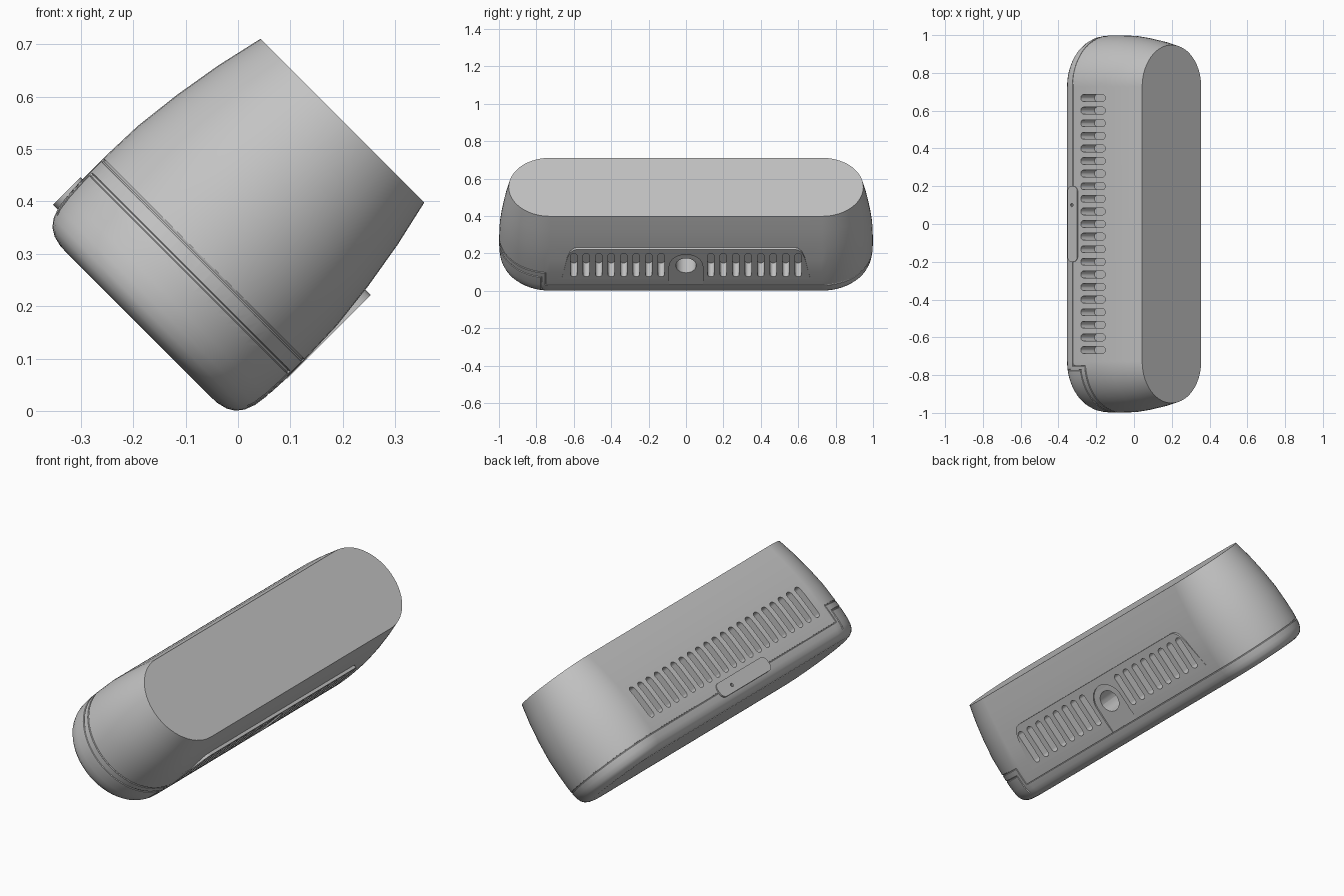
import bpy, bmesh, math
from mathutils import Matrix, Vector

if "Cube" in bpy.data.objects:
    bpy.data.objects.remove(bpy.data.objects["Cube"])

grey = bpy.data.materials.new("plain grey")
grey.use_nodes = True
grey.diffuse_color = (0.55, 0.55, 0.55, 1)
grey.node_tree.nodes["Principled BSDF"].inputs["Base Color"].default_value = (0.55, 0.55, 0.55, 1)

CORE = 0.727    # half length of the straight sides
SEG = 28        # segments per rounded end
PITCH = 0.0667  # vent slot spacing
# Half width against height above the base
PROFILE = [(0.19, -0.018), (0.212, -0.017), (0.232, -0.012), (0.247, -0.003),
           (0.258, 0.011), (0.266, 0.032), (0.270, 0.06), (0.272, 0.10),
           (0.272, 0.16), (0.269, 0.25), (0.258, 0.345), (0.242, 0.44), (0.221, 0.533)]


def half_width(w):
    for (a, wa), (b, wb) in zip(PROFILE, PROFILE[1:]):
        if w <= wb:
            return a + (b - a) * (w - wa) / (wb - wa)


def rim(angle, r, w):
    """Point on the rounded-end outline at an angle in degrees."""
    a = math.radians(angle)
    end = CORE if angle <= 180 else -CORE
    return Vector((r * math.cos(a), end + r * math.sin(a), w))


def arc(start, stop, w, n=SEG):
    return [rim(start + (stop - start) * i / n, half_width(w), w) for i in range(n + 1)]


def finish(bm, name):
    bmesh.ops.recalc_face_normals(bm, faces=bm.faces)
    mesh = bpy.data.meshes.new(name)
    bm.to_mesh(mesh)
    bm.free()
    mesh.materials.append(grey)
    ob = bpy.data.objects.new(name, mesh)
    bpy.context.collection.objects.link(ob)
    return ob


def prism(bm, outline, x0, x1):
    """Extrude a (y, w) outline from x0 to x1."""
    a = [bm.verts.new((x0, y, w)) for y, w in outline]
    b = [bm.verts.new((x1, y, w)) for y, w in outline]
    bm.faces.new(a)
    bm.faces.new(b[::-1])
    for i in range(len(a)):
        j = (i + 1) % len(a)
        bm.faces.new((a[j], a[i], b[i], b[j]))


def rounded(cy, cw, hy, hw, r, n=6):
    """Rounded rectangle outline."""
    pts = []
    for q, (sy, sw) in enumerate([(1, 1), (-1, 1), (-1, -1), (1, -1)]):
        for i in range(n + 1):
            a = math.pi / 2 * (q + i / n)
            pts.append((cy + sy * (hy - r) + r * math.cos(a), cw + sw * (hw - r) + r * math.sin(a)))
    return pts


def activate(ob):
    bpy.ops.object.select_all(action='DESELECT')
    ob.select_set(True)
    bpy.context.view_layer.objects.active = ob


def cut(ob, cutter):
    activate(ob)
    m = ob.modifiers.new("cut", 'BOOLEAN')
    m.operation, m.solver, m.object = 'DIFFERENCE', 'EXACT', cutter
    bpy.ops.object.modifier_apply(modifier=m.name)


def seam(points, closed):
    """Thin tube used to carve a parting line."""
    cu = bpy.data.curves.new("seam_cutter", 'CURVE')
    cu.dimensions = '3D'
    cu.bevel_depth, cu.bevel_resolution, cu.use_fill_caps = 0.0045, 1, True
    sp = cu.splines.new('POLY')
    sp.points.add(len(points) - 1)
    for p, co in zip(sp.points, points):
        p.co = (*co, 1)
    sp.use_cyclic_u = closed
    ob = bpy.data.objects.new("seam_cutter", cu)
    bpy.context.collection.objects.link(ob)
    activate(ob)
    bpy.ops.object.convert(target='MESH')
    return bpy.context.object


# Body: lofted outline with a flat top face
bm = bmesh.new()
rings = []
for r, w in PROFILE:
    pts = [rim(180 * i / SEG, r, w) for i in range(SEG + 1)]
    pts += [Vector((-p.x, -p.y, w)) for p in pts]
    rings.append([bm.verts.new(p) for p in pts])
for a, b in zip(rings, rings[1:]):
    for i in range(len(a)):
        j = (i + 1) % len(a)
        bm.faces.new((a[i], a[j], b[j], b[i]))
bm.faces.new(rings[0][::-1])
bm.faces.new(rings[-1])
body = finish(bm, "body")

# Raised vent panel on the lower side
bm = bmesh.new()
side = [(0.665, 0.11), (0.635, 0.27), (0.62, 0.31), (0.60, 0.33), (0.58, 0.336)]
prism(bm, side + [(-y, w) for y, w in side[::-1]], -0.2735, -0.20)
panel = finish(bm, "vent_panel")

# Latch plate across the seam on the upper side
bm = bmesh.new()
prism(bm, rounded(0, 0.066, 0.20, 0.037, 0.03), 0.24, 0.277)
latch = finish(bm, "latch")

# Vent slots on both sides, and the socket
bm = bmesh.new()
for k in range(-10, 11):
    prism(bm, rounded(k * PITCH, 0.212, 0.018, 0.087, 0.0179), 0.17, 0.32)
for k in range(8):
    for s in (-1, 1):
        prism(bm, rounded(s * (0.133 + k * PITCH), 0.216, 0.018, 0.087, 0.0179), -0.32, -0.17)
prism(bm, rounded(0, 0.206, 0.055, 0.055, 0.0549), -0.32, -0.14)
slots = finish(bm, "slot_cutter")

# Shallow arch around the socket
bm = bmesh.new()
arch = [(0.09 * math.cos(math.pi * i / 20), 0.206 + 0.09 * math.sin(math.pi * i / 20)) for i in range(21)]
prism(bm, arch + [(-0.09, 0.066), (0.09, 0.066)], -0.32, -0.266)
arch_cutter = finish(bm, "arch_cutter")

# Pin hole in the latch
bm = bmesh.new()
prism(bm, rounded(-0.1, 0.062, 0.009, 0.009, 0.0089, 4), 0.26, 0.3)
pin = finish(bm, "pin_cutter")

# Parting line steps up around one end, with a second line below it
upper = seam(arc(5, 175, 0.156) + [rim(175, half_width(0.063), 0.063)]
             + arc(180.01, 360, 0.063) + [rim(5, half_width(0.063), 0.063)], True)
drop = [0.02, 0.04, 0.07]
lower = seam([rim(10, half_width(w), w) for w in drop] + arc(10, 170, 0.121)
             + [rim(170, half_width(w), w) for w in drop[::-1]], False)

for c in (slots, arch_cutter, upper, lower):
    cut(body, c)
for c in (slots, arch_cutter):
    cut(panel, c)
cut(latch, pin)
for c in (slots, arch_cutter, pin, upper, lower):
    bpy.data.objects.remove(c)

# Tip everything by 45 degrees so the top face leans towards +x
tip = Matrix.Rotation(math.pi, 4, 'Z')
tip = Matrix.Rotation(math.pi / 4, 4, 'Y') @ tip @ Matrix.Translation((0.251, 0, 0))
for ob in (body, panel, latch):
    ob.data.transform(tip)
    ob.data.materials.clear()
    ob.data.materials.append(grey)
    activate(ob)
    bpy.ops.object.shade_smooth_by_angle(angle=math.radians(30))
    wn = ob.modifiers.new("even_shading", 'WEIGHTED_NORMAL')
    wn.keep_sharp = True
